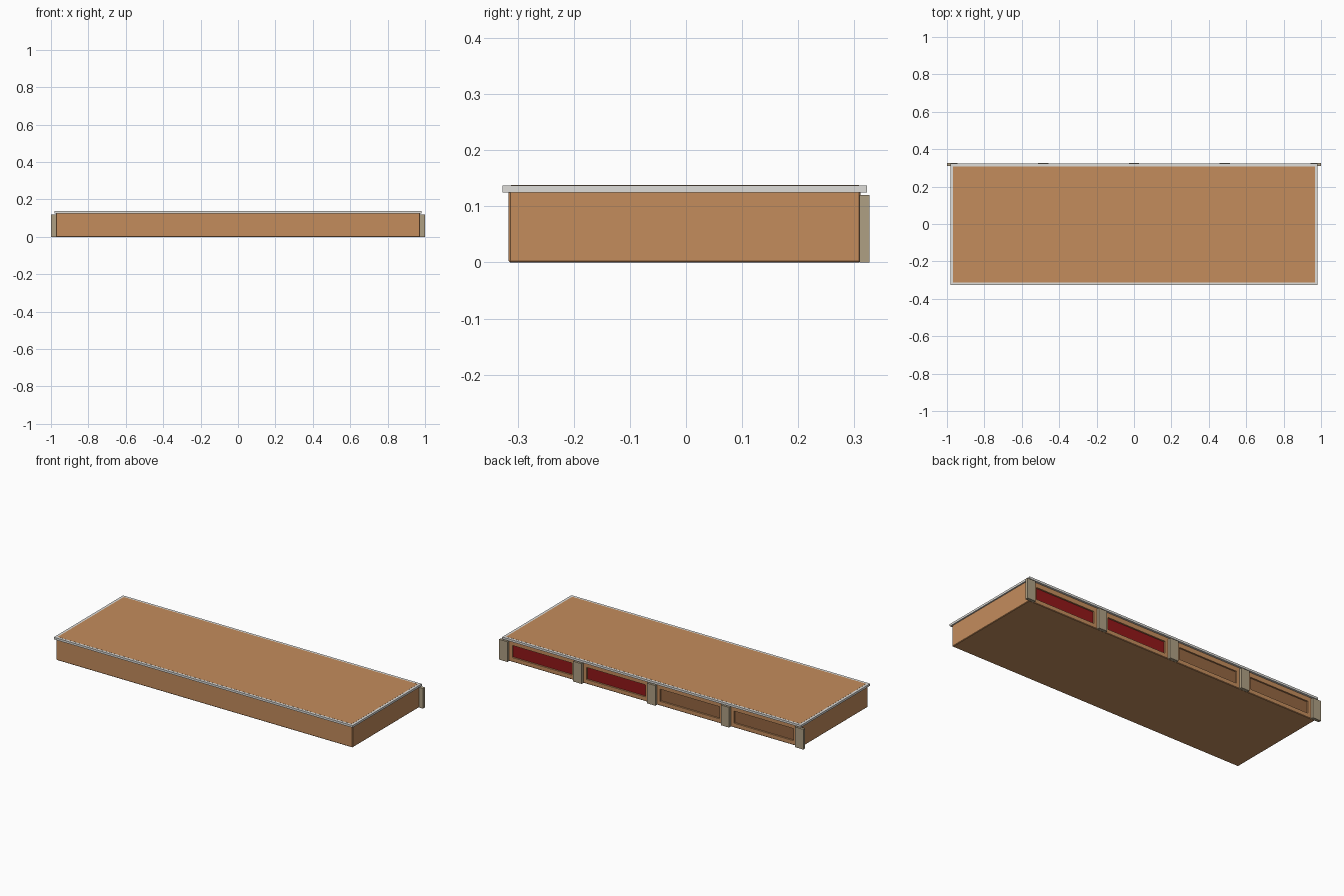
import bpy, bmesh
from mathutils import Vector

if "Cube" in bpy.data.objects:
    bpy.data.objects.remove(bpy.data.objects["Cube"])


def mat(name, rgb):
    m = bpy.data.materials.new(name)
    m.diffuse_color = (*rgb, 1)
    m.use_nodes = True
    m.node_tree.nodes["Principled BSDF"].inputs["Base Color"].default_value = m.diffuse_color
    return m


BROWN = mat("brown_wall", (0.55, 0.265, 0.108))
GREY = mat("pale_grey_trim", (0.74, 0.73, 0.70))
STONE = mat("stone_pillar", (0.43, 0.35, 0.23))
RED = mat("dark_red_door", (0.29, 0.009, 0.010))
DARK = mat("dark_brown_door", (0.30, 0.135, 0.055))


def box_bm(lo, hi):
    bm = bmesh.new()
    bmesh.ops.create_cube(bm, size=1)
    lo, hi = Vector(lo), Vector(hi)
    for v in bm.verts:
        v.co = (lo + hi) / 2 + v.co * (hi - lo)
    return bm


def finish(name, bm, mats):
    me = bpy.data.meshes.new(name)
    bm.normal_update()
    bm.to_mesh(me)
    bm.free()
    for m in mats:
        me.materials.append(m)
    ob = bpy.data.objects.new(name, me)
    bpy.context.collection.objects.link(ob)
    return ob


# Long low body with fine bevelled edges and four recessed doors on the back wall
PILLARS = (-0.9725, -0.485, 0.0, 0.485, 0.9725)
Z0, Z1, BACK = 0.026, 0.098, 0.311
bays = [(a + 0.048, b - 0.048) for a, b in zip(PILLARS, PILLARS[1:])]

bm = box_bm((-0.974, -0.316, 0), (0.974, BACK, 0.128))
bmesh.ops.bevel(bm, geom=bm.edges[:], offset=0.003, segments=1, affect='EDGES')


def cut_back(co, no):
    # slice only the faces of the back wall
    faces = [f for f in bm.faces if f.calc_center_median().y > BACK - 1e-4]
    geom = faces + list({e for f in faces for e in f.edges}) + list({v for f in faces for v in f.verts})
    bmesh.ops.bisect_plane(bm, geom=geom, plane_co=co, plane_no=no)


for z in (Z0, Z1):
    cut_back((0, 0, z), (0, 0, 1))
for bay in bays:
    for x in bay:
        cut_back((x, 0, 0), (1, 0, 0))
bm.normal_update()
doors = []
for f in bm.faces:
    c = f.calc_center_median()
    if c.y > BACK - 1e-4 and Z0 < c.z < Z1 and any(a < c.x < b for a, b in bays):
        doors.append(f)
bmesh.ops.inset_individual(bm, faces=doors, thickness=0.001, depth=-0.008)
for f in doors:
    f.material_index = 1 if f.calc_center_median().x > 0 else 2
finish("building_body", bm, [BROWN, RED, DARK])

# Grey roof slab, with a thin brown roof covering laid inside its rim
finish("roof_slab", box_bm((-0.982, -0.327, 0.125), (0.982, 0.323, 0.1375)), [GREY])
finish("roof_covering", box_bm((-0.967, -0.312, 0.137), (0.967, 0.308, 0.138)), [BROWN])

# Stone pillars between the doors
for i, x in enumerate(PILLARS):
    finish(f"pillar_{i + 1}", box_bm((x - 0.0275, 0.309, 0), (x + 0.0275, 0.327, 0.12)), [STONE])
